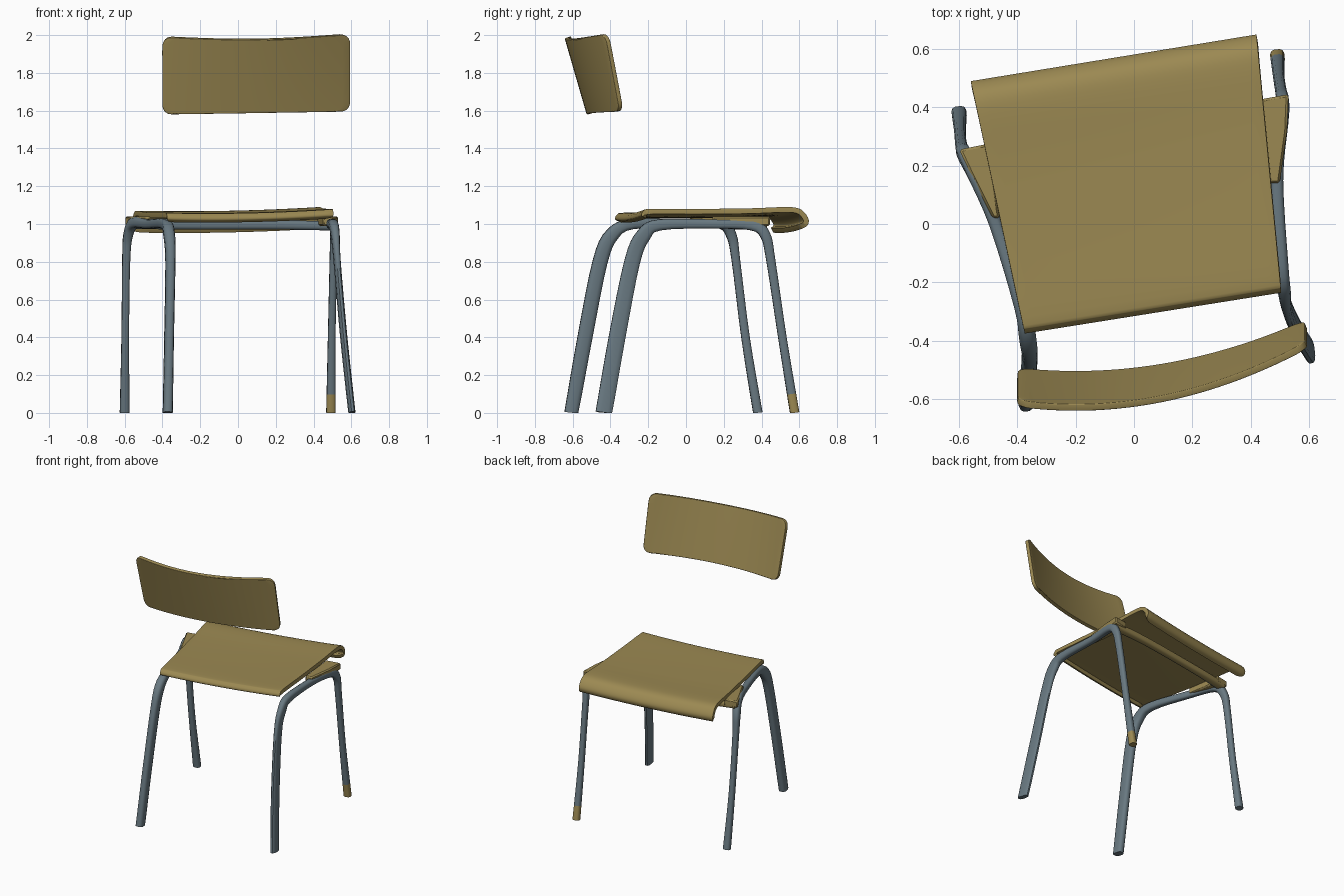
import bpy, bmesh, math
from mathutils import Vector

cube = bpy.data.objects.get("Cube")
if cube:
    bpy.data.objects.remove(cube, do_unlink=True)


def material(name, rgb):
    m = bpy.data.materials.new(name)
    m.use_nodes = True
    m.diffuse_color = (*rgb, 1)
    m.node_tree.nodes["Principled BSDF"].inputs["Base Color"].default_value = (*rgb, 1)
    return m


WOOD = material("tan wood", (0.33, 0.25, 0.085))
STEEL = material("grey steel", (0.14, 0.19, 0.22))


def smooth_path(pts, n=4):
    """Catmull-Rom curve through points of any dimension."""
    p = [Vector(q) for q in pts]
    p = [p[0] * 2 - p[1]] + p + [p[-1] * 2 - p[-2]]
    out = []
    for a, b, c, d in zip(p, p[1:], p[2:], p[3:]):
        for i in range(n):
            t = i / n
            out.append(0.5 * (2 * b + (c - a) * t + (2 * a - 5 * b + 4 * c - d) * t * t
                              + (3 * b - a - 3 * c + d) * t ** 3))
    return out + [p[-2]]


def finish(name, bm, mats):
    mesh = bpy.data.meshes.new(name)
    bm.to_mesh(mesh)
    bm.free()
    for m in mats:
        mesh.materials.append(m)
    ob = bpy.data.objects.new(name, mesh)
    bpy.context.collection.objects.link(ob)
    bpy.ops.object.select_all(action='DESELECT')
    ob.select_set(True)
    bpy.context.view_layer.objects.active = ob
    bpy.ops.object.shade_smooth_by_angle(angle=math.radians(50))
    return ob


def sheet(name, profile, place, width, radius, thick, offset, cols=24):
    """Curved board with rounded corners, swept across a profile."""
    rows = smooth_path(profile)
    dist = [0]
    for a, b in zip(rows, rows[1:]):
        dist.append(dist[-1] + (b - a).length)
    bm = bmesh.new()
    grid = []
    for q, s in zip(rows, dist):
        d = radius - min(s, dist[-1] - s, radius)
        inset = (radius - math.sqrt(radius ** 2 - d ** 2)) / width
        us = [inset + (1 - 2 * inset) * i / cols for i in range(cols + 1)]
        grid.append([bm.verts.new(place(u, q[0], q[1])) for u in us])
    for r, s in zip(grid, grid[1:]):
        for i in range(cols):
            bm.faces.new((r[i], r[i + 1], s[i + 1], s[i]))
    ob = finish(name, bm, [WOOD])
    sol = ob.modifiers.new("thickness", 'SOLIDIFY')
    sol.thickness, sol.offset = thick, offset
    bev = ob.modifiers.new("round edge", 'BEVEL')
    bev.width, bev.segments, bev.angle_limit = thick * 0.35, 3, math.radians(50)
    return ob


def bar(name, pts, side, wood_rule, power=0.7, sides=12):
    """Tube along (x, y, z, width, depth) points with a soft oblong section."""
    path = smooth_path(pts)
    pos = [q.to_3d() for q in path]
    bm = bmesh.new()
    rings = []
    for i, q in enumerate(path):
        tan = (pos[min(i + 1, len(pos) - 1)] - pos[max(i - 1, 0)]).normalized()
        a = (side - tan * side.dot(tan)).normalized()
        b = tan.cross(a)
        ring = []
        for k in range(sides):
            c, s = (f(math.tau * (k + 0.5) / sides) for f in (math.cos, math.sin))
            c, s = (math.copysign(abs(v) ** power, v) for v in (c, s))
            ring.append(bm.verts.new(pos[i] + a * c * q[3] / 2 + b * s * q[4] / 2))
        rings.append(ring)
    for r, s in zip(rings, rings[1:]):
        for k in range(sides):
            j = (k + 1) % sides
            bm.faces.new((r[k], r[j], s[j], s[k]))
    bm.faces.new(rings[0][::-1])
    bm.faces.new(rings[-1])
    bmesh.ops.recalc_face_normals(bm, faces=bm.faces)
    for v in bm.verts:
        v.co.z = max(v.co.z, 0)
    for f in bm.faces:
        f.material_index = int(wood_rule(f))
    return finish(name, bm, [STEEL, WOOD])


# Seat board: slightly dished, with a lip at one end and a rolled edge at the other
corners = [Vector(c) for c in ((-0.375, -0.375), (0.505, -0.235), (0.42, 0.65), (-0.56, 0.49))]


def place_seat(u, a, z):
    p = corners[0].lerp(corners[1], u).lerp(corners[3].lerp(corners[2], u), a)
    return p.x, p.y, 1.06 + 0.02 * u - 0.01 * (1 - (2 * u - 1) ** 2) + z


sheet("seat",
      [(0.03, -0.05), (0, -0.035), (0.012, -0.01), (0.06, 0), (0.35, 0), (0.65, 0.003),
       (0.86, 0.01), (0.94, 0.002), (0.98, -0.025), (1, -0.06), (0.99, -0.09), (0.96, -0.105)],
      place_seat, 0.93, 0.04, 0.028, -1)


# Backrest: bowed board leaning away from the seat
def place_back(u, a, z):
    x = -0.4 + 0.99 * u
    t = z / 0.41
    y = -0.515 - 0.115 * t + (0.28 + 0.06 * t) * (x + 0.2) ** 2
    return x, y, 1.582 + 0.015 * u + z - 0.02 * t * math.sin(math.pi * u)


sheet("backrest", [(0, z) for z in (0, 0.015, 0.04, 0.2, 0.37, 0.395, 0.41)],
      place_back, 0.99, 0.05, 0.024, 0)

# Side frames: round leg, rail under the seat, flat leg
bar("left_side_frame",
    [(0.492, 0.575, 0, 0.05, 0.05), (0.496, 0.51, 0.4, 0.04, 0.045),
     (0.505, 0.45, 0.8, 0.04, 0.048), (0.51, 0.42, 0.94, 0.045, 0.055),
     (0.505, 0.35, 0.995, 0.05, 0.06), (0.49, 0.15, 1.0, 0.045, 0.05),
     (0.505, -0.14, 0.995, 0.05, 0.06), (0.515, -0.225, 0.94, 0.045, 0.08),
     (0.525, -0.285, 0.8, 0.035, 0.085), (0.56, -0.365, 0.4, 0.035, 0.09),
     (0.603, -0.435, 0, 0.035, 0.09)],
    Vector((1, 0.12, 0)),
    lambda f: f.calc_center_median().y > 0.5 and f.calc_center_median().z < 0.06)
bar("right_side_frame",
    [(-0.6, 0.38, 0, 0.052, 0.05), (-0.597, 0.315, 0.4, 0.04, 0.045),
     (-0.592, 0.265, 0.8, 0.042, 0.045), (-0.582, 0.24, 0.94, 0.05, 0.055),
     (-0.55, 0.18, 1.005, 0.055, 0.06), (-0.475, 0, 1.0, 0.045, 0.05),
     (-0.385, -0.28, 1.0, 0.055, 0.055), (-0.365, -0.39, 0.945, 0.06, 0.075),
     (-0.358, -0.455, 0.8, 0.052, 0.08), (-0.365, -0.535, 0.4, 0.05, 0.08),
     (-0.372, -0.607, 0, 0.052, 0.075)],
    Vector((1, 0.12, 0)), lambda f: False)

# Cross bar under the rolled edge, steel on its inner face
bar("cross_bar",
    [(-0.57, 0.23, 1.0, 0.06, 0.05), (-0.3, 0.29, 0.995, 0.05, 0.05),
     (0.2, 0.37, 0.995, 0.05, 0.05), (0.5, 0.4, 0.99, 0.06, 0.05)],
    Vector((0, 1, 0)), lambda f: f.normal.y > -0.3)


# Corner gussets filling the gap between seat and frame
def gusset(name, outline):
    bm = bmesh.new()
    low, high = ([bm.verts.new((x, y, z)) for x, y in outline] for z in (0.99, 1.04))
    bm.faces.new(low)
    bm.faces.new(high)
    for i in range(len(low)):
        j = (i + 1) % len(low)
        bm.faces.new((low[i], low[j], high[j], high[i]))
    bmesh.ops.recalc_face_normals(bm, faces=bm.faces)
    ob = finish(name, bm, [WOOD])
    ob.modifiers.new("round edge", 'BEVEL').width = 0.008


gusset("left_gusset", [(0.42, 0.425), (0.53, 0.445), (0.525, 0.32), (0.5, 0.14), (0.45, 0.14)])
gusset("right_gusset", [(-0.6, 0.255), (-0.5, 0.275), (-0.46, 0.02), (-0.485, 0.02), (-0.55, 0.15)])
